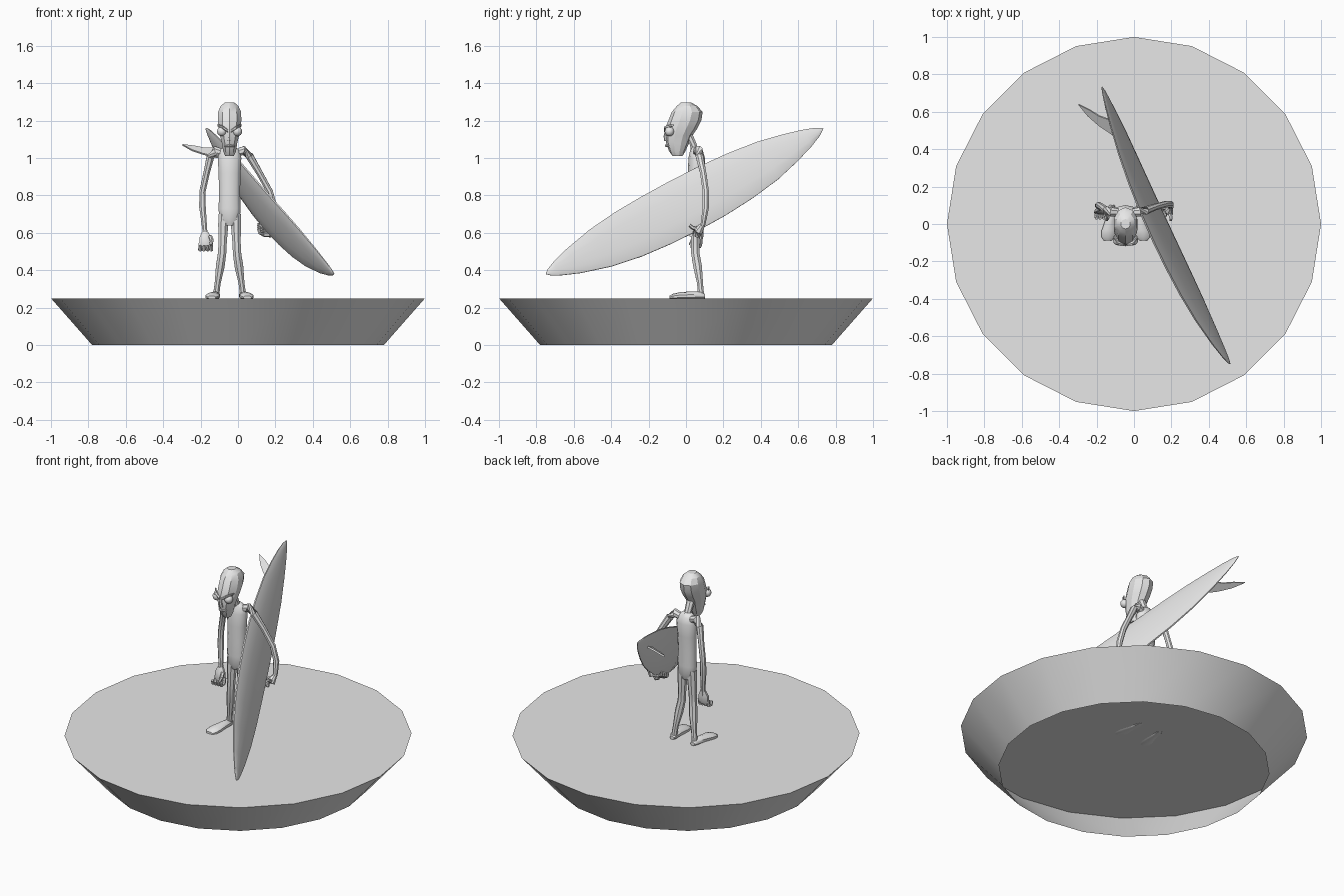
import bpy, bmesh, math
from mathutils import Vector as V

cube = bpy.data.objects.get("Cube")
if cube:
    bpy.data.objects.remove(cube)

grey = bpy.data.materials.new("plain_grey")
grey.use_nodes = True
grey.diffuse_color = (0.8, 0.8, 0.8, 1)
grey.node_tree.nodes["Principled BSDF"].inputs["Base Color"].default_value = (0.8, 0.8, 0.8, 1)

CX = -0.045           # centre line of the figure
X, Y, Z = V((1, 0, 0)), V((0, 1, 0)), V((0, 0, 1))


def finish(name, bm, angle=35, recalc=True):
    if recalc:
        bmesh.ops.recalc_face_normals(bm, faces=bm.faces)
    mesh = bpy.data.meshes.new(name)
    bm.to_mesh(mesh)
    bm.free()
    mesh.materials.append(grey)
    ob = bpy.data.objects.new(name, mesh)
    bpy.context.collection.objects.link(ob)
    bpy.ops.object.select_all(action='DESELECT')
    ob.select_set(True)
    bpy.context.view_layer.objects.active = ob
    bpy.ops.object.shade_smooth_by_angle(angle=math.radians(angle))
    return ob


def add_loft(bm, stations, axes=None, sides=8, floor=None):
    """Skin elliptical rings; stations are (centre, radius_u, radius_v)."""
    pts = [V(s[0]) for s in stations]
    rings = []
    for i, (c, ru, rv) in enumerate(stations):
        if axes:
            u, v = axes
        else:
            t = (pts[min(i + 1, len(pts) - 1)] - pts[max(i - 1, 0)]).normalized()
            ref = X if abs(t.x) < 0.8 else Y
            v = t.cross(ref).normalized()
            u = v.cross(t)
        ring = []
        for k in range(sides):
            a = 2 * math.pi * (k + 0.5) / sides
            p = pts[i] + u * ru * math.cos(a) + v * rv * math.sin(a)
            if floor is not None:
                p.z = max(p.z, floor)
            ring.append(bm.verts.new(p))
        rings.append(ring)
    for r, s in zip(rings, rings[1:]):
        for k in range(sides):
            j = (k + 1) % sides
            bm.faces.new((r[k], r[j], s[j], s[k]))
    bm.faces.new(rings[0][::-1])
    bm.faces.new(rings[-1])


def loft(name, stations, axes=None, sides=8, floor=None, angle=35):
    bm = bmesh.new()
    add_loft(bm, stations, axes, sides, floor)
    return finish(name, bm, angle)


def upright(rows):
    """Rows of (z, y, half width, half depth) on the centre line."""
    return [((CX, y, z), rx, ry) for z, y, rx, ry in rows]


def tube(rows):
    return [((x, y, z), r, r) for x, y, z, r in rows]


# Flared base, closed on top and open underneath
bm = bmesh.new()
low, top = [], []
for k in range(20):
    a = 2 * math.pi * k / 20
    c, s = math.cos(a), math.sin(a)
    low.append(bm.verts.new((0.78 * c, 0.78 * s, 0)))
    top.append(bm.verts.new((c, s, 0.25)))
for k in range(20):
    j = (k + 1) % 20
    bm.faces.new((low[k], low[j], top[j], top[k]))
bm.faces.new(top)
finish("base", bm, recalc=False)

# Torso and neck
loft("torso", upright([
    (0.64, 0.052, 0.035, 0.025), (0.675, 0.052, 0.058, 0.038), (0.73, 0.052, 0.062, 0.042),
    (0.82, 0.052, 0.059, 0.040), (0.92, 0.055, 0.062, 0.045), (1.00, 0.057, 0.066, 0.044),
    (1.04, 0.056, 0.058, 0.034), (1.06, 0.052, 0.030, 0.022)]), (X, Y), 10, angle=50)
loft("neck", upright([(1.03, 0.050, 0.027, 0.024), (1.07, 0.040, 0.023, 0.020),
                      (1.13, 0.010, 0.026, 0.026)]), (X, Y))

# Long skull with a narrow jaw
loft("head", upright([
    (1.010, -0.045, 0.024, 0.026), (1.035, -0.047, 0.036, 0.043), (1.08, -0.045, 0.043, 0.062),
    (1.12, -0.038, 0.054, 0.072), (1.16, -0.024, 0.062, 0.086), (1.20, -0.006, 0.066, 0.088),
    (1.245, 0.006, 0.065, 0.083), (1.278, 0.006, 0.050, 0.055), (1.297, 0.000, 0.026, 0.026)]),
    (X, Y), 10, angle=25)

# Mouth: lower lip ridge
loft("lower_lip", [((CX - 0.028, -0.088, 1.062), 0.004, 0.004), ((CX, -0.105, 1.066), 0.009, 0.008),
                   ((CX + 0.028, -0.088, 1.062), 0.004, 0.004)], (Y, Z), 6)
# Nose bridge
loft("nose", upright([(1.09, -0.104, 0.014, 0.012), (1.115, -0.108, 0.010, 0.012),
                      (1.15, -0.104, 0.007, 0.008)]), (X, Y), 6)

for side, s in (("left", 1), ("right", -1)):
    # Bulging eye under a slanted brow
    bm = bmesh.new()
    bmesh.ops.create_uvsphere(bm, u_segments=12, v_segments=8, radius=0.026)
    bmesh.ops.translate(bm, verts=bm.verts, vec=(CX + s * 0.041, -0.088, 1.142))
    finish(side + "_eye", bm)
    loft(side + "_brow", [((CX + s * 0.008, -0.108, 1.144), 0.010, 0.008),
                          ((CX + s * 0.038, -0.104, 1.164), 0.014, 0.010),
                          ((CX + s * 0.064, -0.070, 1.175), 0.008, 0.006)], (Y, Z), 6)
    # Leg, mirrored about the centre line
    loft(side + "_leg", tube([
        (CX + s * 0.032, 0.052, 0.70, 0.030), (CX + s * 0.034, 0.052, 0.64, 0.029),
        (CX + s * 0.037, 0.050, 0.55, 0.024), (CX + s * 0.040, 0.050, 0.49, 0.024),
        (CX + s * 0.050, 0.062, 0.42, 0.025), (CX + s * 0.064, 0.075, 0.33, 0.017),
        (CX + s * 0.072, 0.080, 0.265, 0.018)]))
    # Flat-soled foot, toes turned slightly outward
    loft(side + "_foot", [
        ((CX + s * 0.072, 0.102, 0.260), 0.014, 0.012), ((CX + s * 0.074, 0.080, 0.264), 0.024, 0.022),
        ((CX + s * 0.080, 0.030, 0.262), 0.027, 0.025), ((CX + s * 0.090, -0.035, 0.260), 0.040, 0.022),
        ((CX + s * 0.094, -0.070, 0.257), 0.037, 0.017), ((CX + s * 0.095, -0.088, 0.254), 0.022, 0.009)],
        (X, Z), 10, floor=0.247)

# Free arm hanging down
loft("right_arm", tube([
    (-0.075, 0.060, 1.025, 0.022), (-0.120, 0.064, 1.040, 0.027), (-0.148, 0.072, 1.005, 0.022),
    (-0.168, 0.088, 0.920, 0.018), (-0.190, 0.102, 0.820, 0.018), (-0.190, 0.098, 0.740, 0.019),
    (-0.178, 0.082, 0.620, 0.014), (-0.176, 0.078, 0.580, 0.016)]))
# Holding arm reaching around the board
loft("left_arm", tube([
    (-0.015, 0.060, 1.025, 0.022), (0.030, 0.064, 1.040, 0.027), (0.062, 0.072, 1.010, 0.022),
    (0.115, 0.092, 0.920, 0.018), (0.170, 0.106, 0.820, 0.018), (0.196, 0.105, 0.730, 0.018),
    (0.198, 0.092, 0.650, 0.014), (0.190, 0.080, 0.620, 0.015)]))

# Hands: palm plus curled fingers and a thumb
bm = bmesh.new()
add_loft(bm, [((-0.176, 0.078, 0.605), 0.018, 0.015), ((-0.175, 0.072, 0.575), 0.033, 0.020),
              ((-0.173, 0.068, 0.535), 0.036, 0.020), ((-0.172, 0.066, 0.520), 0.028, 0.014)], (X, Y))
for i in range(4):
    x = -0.203 + i * 0.020
    add_loft(bm, tube([(x, 0.070, 0.545, 0.010), (x, 0.062, 0.512, 0.011),
                       (x, 0.038, 0.508, 0.010), (x + 0.002, 0.030, 0.530, 0.008)]), sides=6)
add_loft(bm, tube([(-0.148, 0.060, 0.580, 0.011), (-0.140, 0.035, 0.560, 0.011),
                   (-0.146, 0.022, 0.535, 0.008)]), sides=6)
finish("right_hand", bm)

bm = bmesh.new()
add_loft(bm, tube([(0.196, 0.086, 0.640, 0.015), (0.188, 0.068, 0.612, 0.027),
                   (0.165, 0.060, 0.598, 0.026), (0.148, 0.056, 0.597, 0.016)]))
for i in range(4):
    y = 0.026 + i * 0.020
    z = 0.588 + i * 0.010
    add_loft(bm, tube([(0.170, y, z, 0.010), (0.140, y, z, 0.010),
                       (0.115, y, z + 0.012, 0.010), (0.108, y, z + 0.034, 0.007)]), sides=6)
add_loft(bm, tube([(0.190, 0.062, 0.620, 0.011), (0.198, 0.035, 0.628, 0.010),
                   (0.196, 0.020, 0.640, 0.008)]), sides=6)
finish("left_hand", bm)

# Surfboard: lens sections along a slightly rockered axis, nose to tail
NOSE, TAIL = V((0.513, -0.748, 0.380)), V((-0.172, 0.733, 1.157))
along = (TAIL - NOSE).normalized()
wide = V((-0.156, -0.515, 0.843))
wide = (wide - along * wide.dot(along)).normalized()
deck = along.cross(wide)


def board_point(t):
    bow = 4 * t * (1 - t)
    return NOSE.lerp(TAIL, t) - deck * 0.05 * bow - wide * 0.012 * bow


outline = [(0, 0.002), (0.012, 0.020), (0.04, 0.042), (0.1, 0.077), (0.2, 0.119), (0.3, 0.143),
           (0.4, 0.154), (0.5, 0.158), (0.6, 0.155), (0.7, 0.143), (0.8, 0.120), (0.88, 0.086),
           (0.94, 0.054), (0.98, 0.026), (1, 0.002)]
loft("surfboard", [(board_point(t), w, 0.003 + 0.018 * (4 * t * (1 - t)) ** 0.6)
                   for t, w in outline], (wide, deck), 14, angle=50)

# Single swept fin under the tail: (along, depth) profile given a thin width
root = board_point(0.85)
profile = [(-0.075, 0), (-0.02, 0.040), (0.05, 0.085), (0.125, 0.120), (0.205, 0.140),
           (0.155, 0.095), (0.105, 0.060), (0.075, 0.025), (0.070, 0)]
bm = bmesh.new()
layers = [[bm.verts.new(root + along * a - deck * d + wide * h) for a, d in profile]
          for h in (-0.005, 0.005)]
bm.faces.new(layers[0][::-1])
bm.faces.new(layers[1])
for k in range(len(profile)):
    j = (k + 1) % len(profile)
    bm.faces.new((layers[0][k], layers[0][j], layers[1][j], layers[1][k]))
finish("fin", bm)
